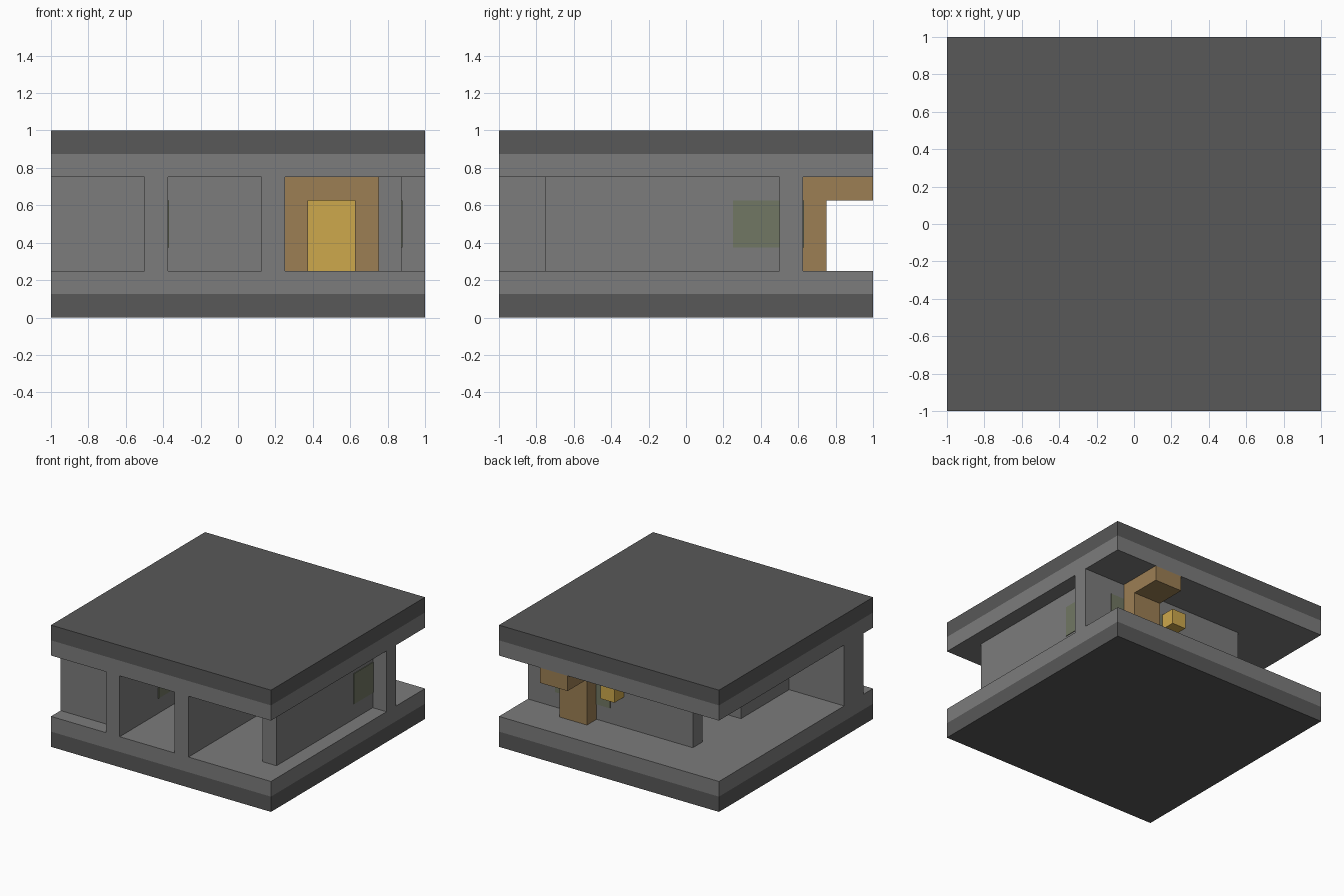
import bpy
import bmesh
from mathutils import Vector

cube = bpy.data.objects.get("Cube")
if cube:
    bpy.data.objects.remove(cube, do_unlink=True)


def linear(v):
    v /= 255
    return v / 12.92 if v <= 0.04045 else ((v + 0.055) / 1.055) ** 2.4


def material(name, *rgb):
    mat = bpy.data.materials.new(name)
    mat.use_nodes = True
    colour = [linear(c) for c in rgb] + [1]
    mat.diffuse_color = colour
    mat.node_tree.nodes["Principled BSDF"].inputs["Base Color"].default_value = colour
    return mat


dark = material("dark stone", 88, 88, 88)
stone = material("grey stone", 124, 124, 124)
wood = material("brown wood", 156, 127, 84)
gold = material("gold", 205, 168, 76)
moss = material("moss", 113, 119, 99)


def box(name, mat, x, y, z):
    """Axis-aligned box from (low, high) ranges."""
    lo, hi = map(Vector, zip(x, y, z))
    bm = bmesh.new()
    bmesh.ops.create_cube(bm, size=1)
    for v in bm.verts:
        v.co = (lo + hi) / 2 + v.co * (hi - lo)
    mesh = bpy.data.meshes.new(name)
    bm.to_mesh(mesh)
    bm.free()
    mesh.materials.append(mat)
    obj = bpy.data.objects.new(name, mesh)
    bpy.context.collection.objects.link(obj)
    return obj


FULL = (-1, 1)
ROOM = (0.25, 0.75)

# Floor and ceiling slabs
box("floor_base", dark, FULL, FULL, (0, 0.125))
box("floor_slab", stone, FULL, FULL, (0.125, 0.25))
box("ceiling_slab", stone, FULL, FULL, (0.75, 0.875))
box("roof_slab", dark, FULL, FULL, (0.875, 1))

# Walls
box("left_room_wall", stone, (-0.5, -0.375), (-1, 0), ROOM)
box("side_block_wall", stone, (-1, -0.5), (-0.875, -0.625), ROOM)
box("middle_wall", stone, (0.125, 0.25), (-1, 0.5), ROOM)
box("outer_wall", stone, (0.75, 0.875), (-0.75, 0.5), ROOM)
box("back_wall", stone, (-0.5, 1), (0.5, 0.625), ROOM)

# Door frame and panel at the end of the corridor
for side, x in (("left", (0.625, 0.75)), ("right", (0.25, 0.375))):
    box("door_post_" + side, wood, x, (0.375, 0.5), (0.25, 0.625))
box("door_lintel", wood, (0.25, 0.75), (0.375, 0.5), (0.625, 0.75))
box("door_panel", gold, (0.375, 0.625), (0.44, 0.5), (0.25, 0.625))

# Bracket and knob on the back wall
box("bracket_post", wood, (0.375, 0.625), (0.625, 0.75), ROOM)
box("bracket_arm", wood, (0.375, 0.625), (0.75, 1), (0.625, 0.75))
box("wall_knob", gold, (0.125, 0.25), (0.625, 0.75), (0.5, 0.625))

# Thin moss patches on the walls
PATCH = (0.375, 0.625)
box("outer_wall_moss", moss, (0.875, 0.88), (0.25, 0.5), PATCH)
box("back_wall_moss", moss, (0.25, 0.75), (0.625, 0.63), PATCH)
box("left_room_moss", moss, (-0.375, -0.37), (-0.5, -0.25), PATCH)
